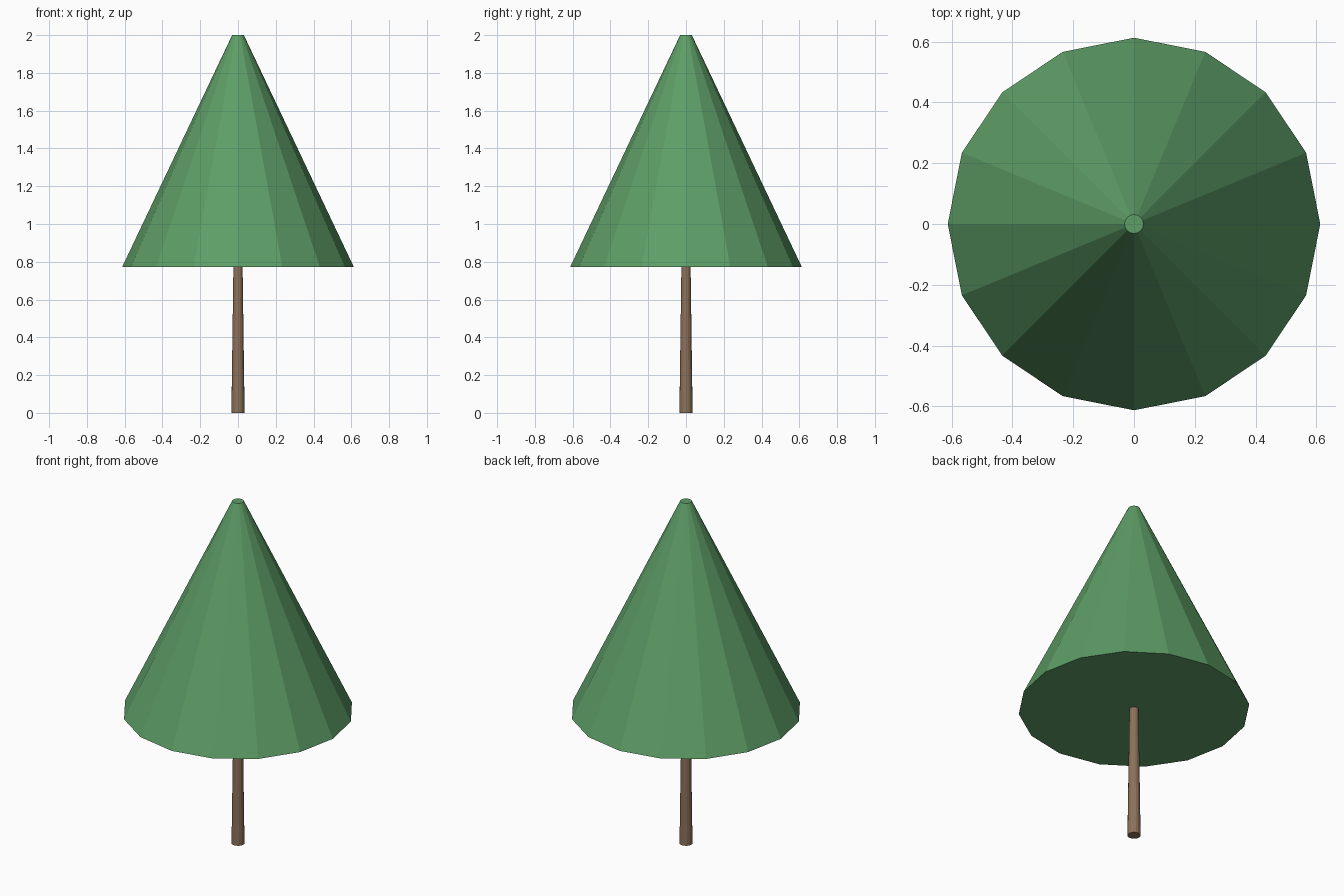
import bpy

if "Cube" in bpy.data.objects:
    bpy.data.objects.remove(bpy.data.objects["Cube"])


def material(name, color):
    mat = bpy.data.materials.new(name)
    mat.diffuse_color = (*color, 1.0)
    mat.use_nodes = True
    mat.node_tree.nodes["Principled BSDF"].inputs["Base Color"].default_value = mat.diffuse_color
    return mat


def tapered(name, r_bottom, r_top, z0, z1, mat):
    """Flat-shaded 16-sided tapered cylinder standing between z0 and z1."""
    bpy.ops.mesh.primitive_cone_add(vertices=16, radius1=r_bottom, radius2=r_top,
                                    depth=z1 - z0, location=(0, 0, (z0 + z1) / 2))
    obj = bpy.context.object
    obj.name = name
    obj.data.materials.append(mat)
    return obj


green = material("leaf green", (0.112, 0.342, 0.136))
brown = material("bark brown", (0.262, 0.168, 0.102))

# Thin trunk, running slightly up into the foliage
tapered("trunk", 0.035, 0.024, 0.0, 0.80, brown)

# Foliage cone with a small flat tip
tapered("foliage", 0.613, 0.031, 0.773, 2.0, green)
